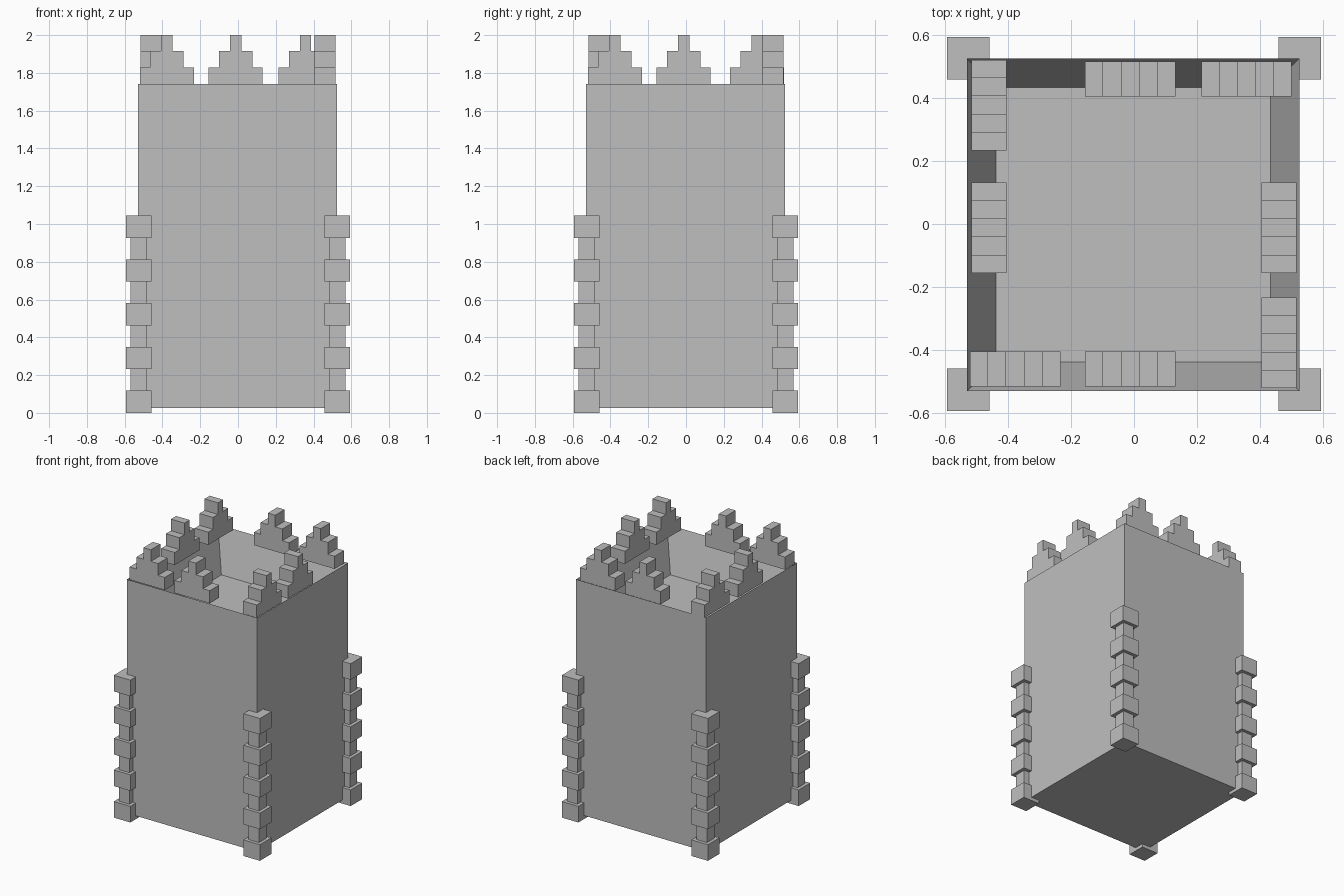
import bpy, bmesh
from math import pi
from mathutils import Matrix, Vector

if "Cube" in bpy.data.objects:
    bpy.data.objects.remove(bpy.data.objects["Cube"], do_unlink=True)

stone = bpy.data.materials.new("grey stone")
stone.use_nodes = True
GREY = (0.52, 0.52, 0.52, 1)
stone.diffuse_color = GREY
stone.node_tree.nodes["Principled BSDF"].inputs["Base Color"].default_value = GREY


def add_box(bm, lo, hi):
    lo, hi = Vector(lo), Vector(hi)
    m = Matrix.Translation((lo + hi) / 2) @ Matrix.Diagonal((*(hi - lo), 1))
    bmesh.ops.create_cube(bm, size=1, matrix=m)


def finish(bm, name):
    mesh = bpy.data.meshes.new(name)
    bm.to_mesh(mesh)
    bm.free()
    mesh.materials.append(stone)
    obj = bpy.data.objects.new(name, mesh)
    bpy.context.collection.objects.link(obj)
    return obj


# Tower body with a sunken roof deck behind the parapet
bm = bmesh.new()
add_box(bm, (-0.53, -0.53, 0.025), (0.525, 0.525, 1.74))
top = max(bm.faces, key=lambda f: f.calc_center_median().z)
bmesh.ops.inset_region(bm, faces=[top], thickness=0.13)
bmesh.ops.translate(bm, verts=top.verts, vec=(0, 0, -0.31))
finish(bm, "tower_body")


# Stepped battlement, extruded from its outline
def battlement(name, centre, turn):
    bm = bmesh.new()
    half = [(0.143, 1.735), (0.143, 1.828), (0.088, 1.828),
            (0.088, 1.915), (0.03, 1.915), (0.03, 2.0)]
    outline = half + [(-x, z) for x, z in reversed(half)]
    face = bm.faces.new([bm.verts.new((centre + x, -0.515, z)) for x, z in outline])
    ext = bmesh.ops.extrude_face_region(bm, geom=[face])
    moved = [v for v in ext["geom"] if isinstance(v, bmesh.types.BMVert)]
    bmesh.ops.translate(bm, verts=moved, vec=(0, 0.11, 0))
    bmesh.ops.recalc_face_normals(bm, faces=bm.faces)
    bmesh.ops.rotate(bm, verts=bm.verts, cent=(0, 0, 0),
                     matrix=Matrix.Rotation(turn * pi / 2, 3, "Z"))
    finish(bm, name)


for turn, side in enumerate(("front", "left", "back", "right")):
    middle = -0.012 if turn < 2 else 0.012
    if side == "back":
        middle = 0.012
    battlement(side + "_middle_battlement", middle, turn)
    battlement(side + "_corner_battlement", -0.357 if side == "back" else -0.377, turn)


# Corner stones: five blocks on a thinner pillar
def corner_stones(name, x, y):
    bm = bmesh.new()
    add_box(bm, (x - 0.043, y - 0.043, 0.06), (x + 0.043, y + 0.043, 1.0))
    for i in range(5):
        z = i * 0.2315
        add_box(bm, (x - 0.067, y - 0.067, z), (x + 0.067, y + 0.067, z + 0.118))
    finish(bm, name)


for sx, xname in ((-1, "right"), (1, "left")):
    for sy, yname in ((-1, "front"), (1, "back")):
        corner_stones(f"{yname}_{xname}_corner_stones", sx * 0.526, sy * 0.526)
